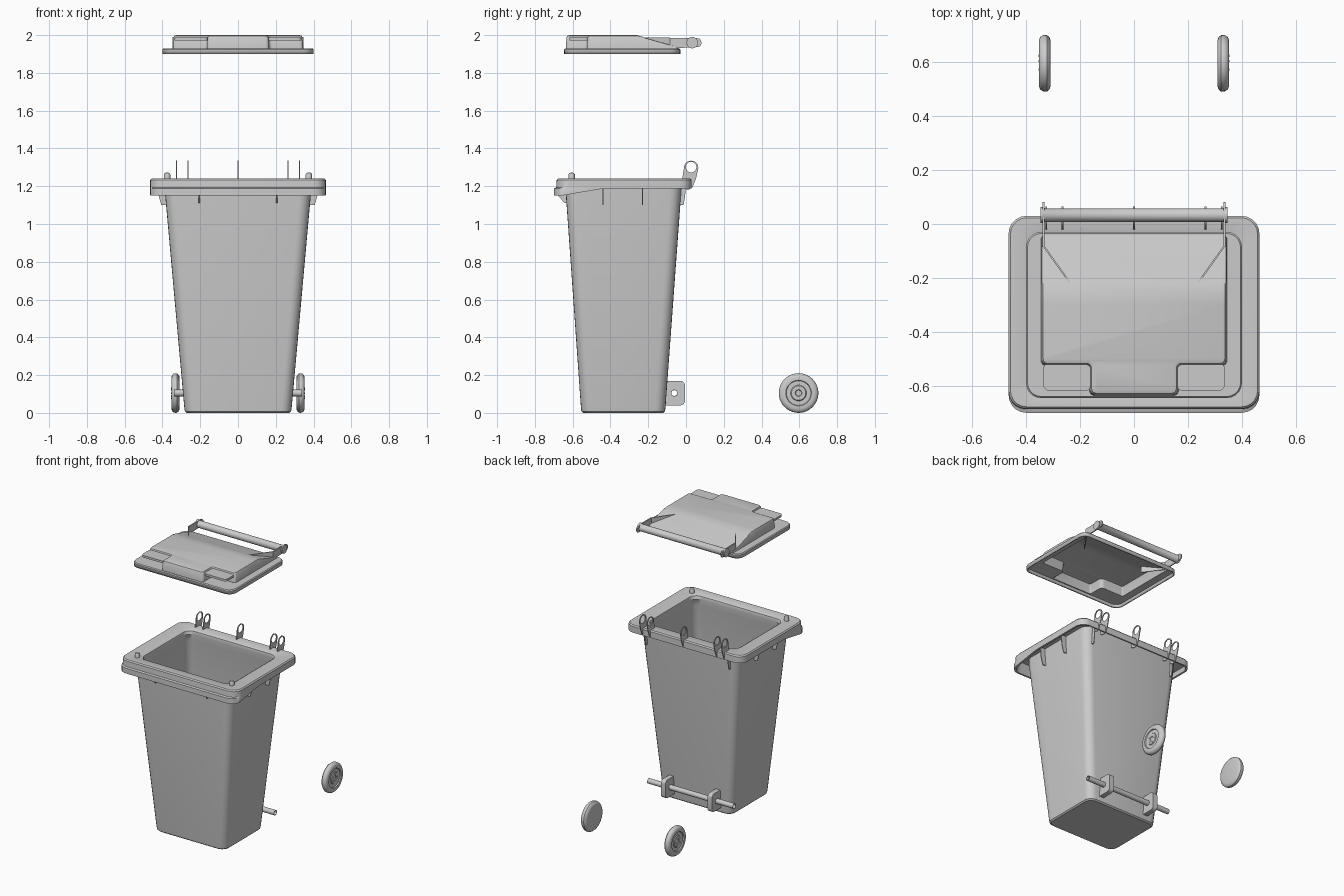
import bpy, bmesh, math
from mathutils import Vector, Matrix

if "Cube" in bpy.data.objects:
    bpy.data.objects.remove(bpy.data.objects["Cube"])


def finish(bm, name, matrix=None, angle=35):
    bmesh.ops.recalc_face_normals(bm, faces=bm.faces)
    me = bpy.data.meshes.new(name)
    bm.to_mesh(me)
    bm.free()
    ob = bpy.data.objects.new(name, me)
    bpy.context.collection.objects.link(ob)
    if matrix:
        ob.matrix_world = matrix
    bpy.ops.object.select_all(action='DESELECT')
    ob.select_set(True)
    bpy.context.view_layer.objects.active = ob
    bpy.ops.object.shade_smooth_by_angle(angle=math.radians(angle))
    return ob


def rounded(pts, r, n=5):
    """Round every corner of a 2D polygon with an arc of n segments."""
    out, w = [], math.cos(math.pi / 4)
    for i, p in enumerate(pts):
        p, a, b = Vector(p), Vector(pts[i - 1]), Vector(pts[(i + 1) % len(pts)])
        a, b = p + (a - p).normalized() * r, p + (b - p).normalized() * r
        for k in range(n + 1):
            t = k / n
            c = ((1 - t) ** 2, 2 * w * t * (1 - t), t * t)
            out.append((a * c[0] + p * c[1] + b * c[2]) / sum(c))
    return out


def ring(x, y0, y1, r, z):
    """Rounded rectangle with extra points on the sides; z may depend on y."""
    pts = [(x, y0), (x, -.44), (x, y1), (-x, y1), (-x, -.44), (-x, y0)]
    f = z if callable(z) else (lambda y: z)
    return [(p.x, p.y, f(p.y)) for p in rounded(pts, r)]


def circle(axis, c, r, n=32):
    a = [2 * math.pi * k / n for k in range(n)]
    if axis == 'x':
        return [(c[0], c[1] + r * math.cos(t), c[2] + r * math.sin(t)) for t in a]
    return [(c[0] + r * math.cos(t), c[1] + r * math.sin(t), c[2]) for t in a]


def loft(bm, rings, caps=(True, True), closed=False):
    vs = [[bm.verts.new(p) for p in r] for r in rings]
    for a, b in (list(zip(vs, vs[1:])) + ([(vs[-1], vs[0])] if closed else [])):
        for i in range(len(a)):
            j = (i + 1) % len(a)
            bm.faces.new((a[i], a[j], b[j], b[i]))
    for cap, r in zip(caps, (vs[0], vs[-1])):
        if cap and not closed:
            bm.faces.new(r)
    return vs


def loop_edges(bm, vs):
    return [bm.edges.get((vs[i - 1], vs[i])) or bm.edges.new((vs[i - 1], vs[i]))
            for i in range(len(vs))]


def plate(name, outer, hole, t, loc=(0, 0, 0), rot=0):
    """Flat plate drawn in (y, z), thickness t along x, then turned about z."""
    bm = bmesh.new()
    edges = []
    for pts in filter(None, (outer, hole)):
        edges += loop_edges(bm, [bm.verts.new((-t / 2, p[0], p[1])) for p in pts])
    bmesh.ops.triangle_fill(bm, edges=edges, use_beauty=True)
    ext = bmesh.ops.extrude_face_region(bm, geom=bm.faces[:], use_keep_orig=True)
    for v in ext['geom']:
        if isinstance(v, bmesh.types.BMVert):
            v.co.x += t
    return finish(bm, name, Matrix.Translation(loc) @ Matrix.Rotation(rot, 4, 'Z'))


def disc(y, z, r, a0=0, a1=360, n=24):
    m = n if a1 - a0 == 360 else n + 1
    return [(y + r * math.cos(math.radians(a0 + (a1 - a0) * k / n)),
             z + r * math.sin(math.radians(a0 + (a1 - a0) * k / n))) for k in range(m)]


# Bin body: outer wall, hollow rim skirt, top rim, inner wall and floor
def skirt(y):
    return 1.15 + .037 * max(0, min(1, (y + .66) / .22))


bm = bmesh.new()
loft(bm, [ring(.272, -.545, -.12, .05, 0),
          ring(.281, -.554, -.111, .055, .008),
          ring(.284, -.556, -.109, .055, .025),
          ring(.387, -.637, -.025, .06, 1.17),
          ring(.388, -.638, -.022, .06, 1.222),
          ring(.45, -.67, .018, .06, 1.222),
          ring(.452, -.688, .02, .06, skirt),
          ring(.465, -.70, .03, .065, skirt),
          ring(.465, -.70, .03, .065, 1.188),
          ring(.465, -.687, .03, .065, 1.193),
          ring(.465, -.685, .03, .065, 1.232),
          ring(.458, -.678, .023, .06, 1.24),
          ring(.37, -.615, -.045, .06, 1.24),
          ring(.356, -.603, -.058, .055, 1.232),
          ring(.35, -.598, -.062, .055, 1.21),
          ring(.365, -.615, -.045, .055, 1.16),
          ring(.265, -.538, -.128, .05, .02)])
finish(bm, "bin_body")

# Stop pegs on the front corners of the rim
for s in (-1, 1):
    bm = bmesh.new()
    loft(bm, [circle('z', (s * .375, -.605, z), r, 20)
              for z, r in ((1.235, .017), (1.262, .017), (1.269, .013), (1.272, .006))])
    finish(bm, "rim_peg")

# Hinge lugs along the back of the rim
lug = disc(.027, 1.297, .038, -5, 185) + [(-.02, 1.24), (-.02, 1.19), (.012, 1.18),
                                         (.035, 1.195), (.053, 1.24)]
for x in (-.325, -.265, 0, .265, .325):
    plate("hinge_lug", lug, disc(.027, 1.301, .028), .006, (x, 0, 0))

# Stiffening ribs under the rim
rib = [(-.012, 1.10), (.022, 1.10), (.036, 1.15), (.042, 1.222), (-.004, 1.222)]
rib_front = [(-.01, 1.11), (.005, 1.11), (.04, 1.15), (.04, 1.222), (-.004, 1.222)]
for s in (-1, 1):
    plate("front_rib", rib_front, None, .006, (s * .205, -.637, 0), math.pi)
    plate("back_rib", [(u * .6, z) for u, z in rib], None, .006, (s * .33, -.026, 0))
    for y in (-.44, -.23):
        plate("side_rib", rib, None, .006, (s * .384, y, 0), -s * math.pi / 2)

# Axle brackets and hollow axle
bracket = rounded([(-.13, .04), (-.005, .04), (-.005, .17), (-.13, .17)], .025)
for s in (-1, 1):
    plate("axle_bracket", bracket, disc(-.062, .105, .018), .035, (s * .185, 0, 0))
bm = bmesh.new()
loft(bm, [circle('x', (x, -.062, .105), r, 24)
          for x, r in ((-.34, .015), (-.34, .018), (.34, .018), (.34, .015))], closed=True)
finish(bm, "axle")

# Wheels, laid out behind the bin: plain inside, ringed hub outside
tyre = [(.01, 0), (.082, 0), (.096, .004), (.104, .013), (.105, .022), (.103, .031),
        (.096, .040), (.084, .044), (.068, .044), (.065, .037), (.042, .037),
        (.038, .042), (.018, .042), (.015, .038), (.005, .038)]
for s in (-1, 1):
    bm = bmesh.new()
    loft(bm, [circle('x', (s * (.309 + d), .596, .105), r, 40) for r, d in tyre])
    finish(bm, "wheel")
    for k in range(5):
        a = 2 * math.pi * k / 5
        bm = bmesh.new()
        c = (.596 + .028 * math.cos(a), .105 + .028 * math.sin(a))
        loft(bm, [circle('x', (s * x, *c), .004, 8) for x in (.349, .354)])
        finish(bm, "wheel_bolt")


# Lid: flange with a raised dome that steps forward at the centre
def dome(e, z):
    half = [(.345 - e, -.04), (.345 - e, -.525 + e), (.165 - e, -.525 + e), (.165 - e, -.636 + e)]
    pts = half + [(-x, y) for x, y in reversed(half)]
    return [(p.x, p.y, z) for p in rounded(pts, .018, 4)]


bm = bmesh.new()
flange = loft(bm, [ring(.40, -.645, -.03, .055, 1.90), ring(.40, -.645, -.03, .055, 1.924),
                   ring(.395, -.64, -.035, .052, 1.93)], (False, False))
raised = loft(bm, [dome(0, 1.93), dome(.003, 1.985), dome(.008, 1.996), dome(.018, 2.0)],
              (False, True))
bmesh.ops.triangle_fill(bm, edges=loop_edges(bm, flange[-1]) + loop_edges(bm, raised[0]),
                        use_beauty=True)
for y in (-.30, -.26, -.22):
    bmesh.ops.bisect_plane(bm, geom=bm.verts[:] + bm.edges[:] + bm.faces[:],
                           plane_co=(0, y, 0), plane_no=(0, 1, 0))
for v in bm.verts:
    v.co.z = min(v.co.z, max(1.931, 2.0 - .3 * (v.co.y + .26)))
lid = finish(bm, "lid")
shell = lid.modifiers.new("thickness", 'SOLIDIFY')
shell.thickness = .01
shell.offset = -1

# Lid grip ledges, hinge arms and diagonal fins
arm = [(-.085, 1.93), (.04, 1.935)] + disc(.057, 1.96, .025, -60, 60, 8) + [(.04, 1.986), (-.085, 1.986)]
for s in (-1, 1):
    ledge = rounded([(s * .16, -.618), (s * .336, -.618), (s * .336, -.515), (s * .16, -.515)], .02)
    bm = bmesh.new()
    loft(bm, [[(p.x, p.y, z) for p in ledge] for z in (1.972, 1.987)])
    finish(bm, "lid_grip")
    plate("lid_hinge_arm", arm, None, .008, (s * .335, 0, 0))
    dx, dy = -s * .095, -.133
    fin = [(0, 1.93), (math.hypot(dx, dy), 1.93), (math.hypot(dx, dy), 1.987), (0, 1.986)]
    plate("lid_fin", fin, None, .006, (s * .335, -.082, 0), math.atan2(-dx, dy))

# Hinge bar across the back of the lid
bm = bmesh.new()
loft(bm, [circle('x', (x, .033, 1.96), r, 28) for x, r in
          ((-.347, .03), (-.338, .03), (-.33, .025), (.33, .025), (.338, .03), (.347, .03))])
finish(bm, "lid_hinge_bar")
